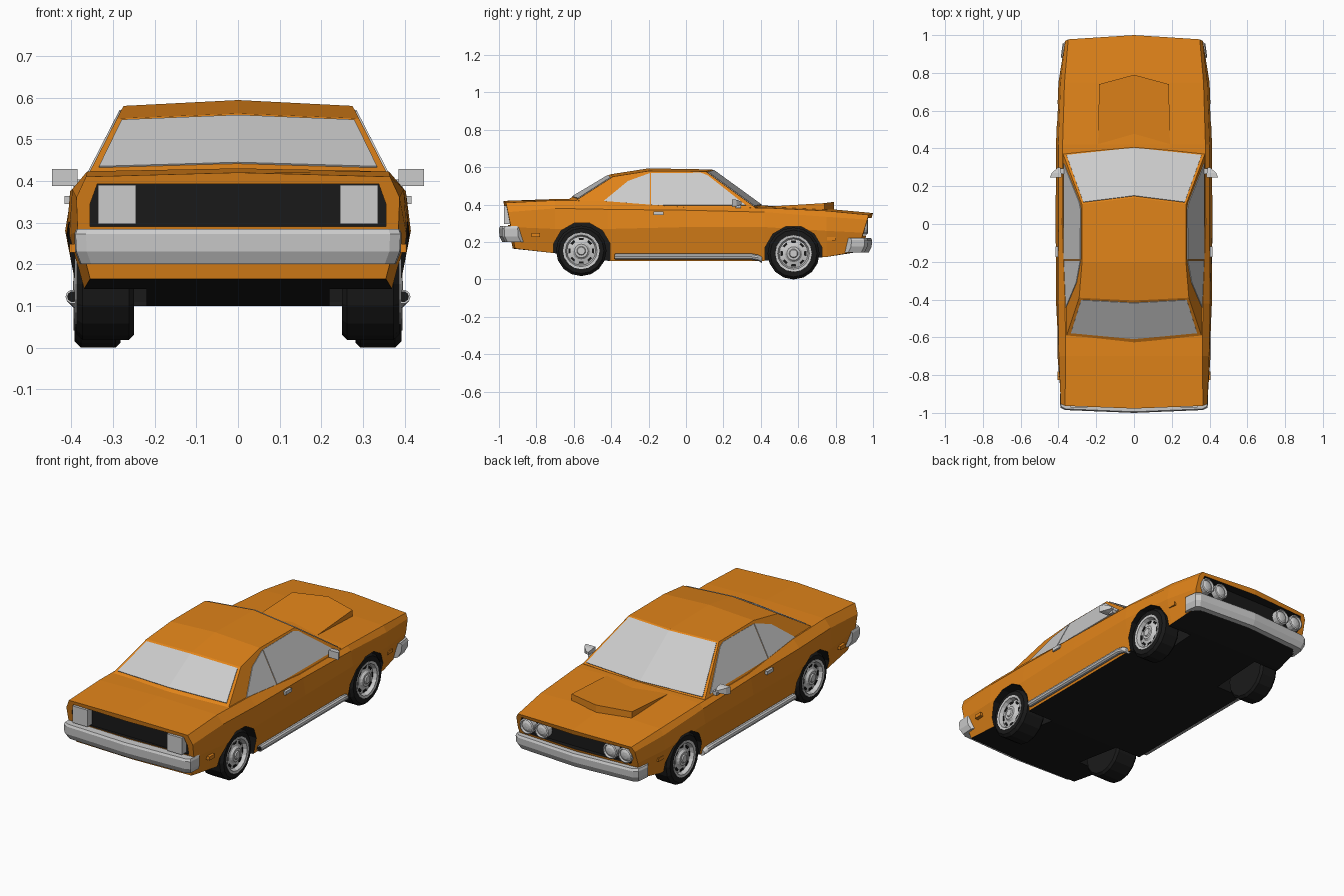
import bpy, bmesh
from math import sin, cos, pi
from mathutils import Vector

if "Cube" in bpy.data.objects:
    bpy.data.objects.remove(bpy.data.objects["Cube"])


def material(name, rgb):
    m = bpy.data.materials.new(name)
    m.diffuse_color = (*rgb, 1)
    m.use_nodes = True
    m.node_tree.nodes["Principled BSDF"].inputs["Base Color"].default_value = m.diffuse_color
    return m


ORANGE = material("orange_paint", (0.75, 0.23, 0.01))
BLACK = material("black", (0.01, 0.01, 0.01))


def make(name, verts, faces, mats=(), mirror=False, index=None):
    bm = bmesh.new()
    vs = [bm.verts.new(v) for v in verts]
    for f in faces:
        bm.faces.new([vs[i] for i in f])
    bmesh.ops.remove_doubles(bm, verts=bm.verts, dist=1e-5)
    bmesh.ops.recalc_face_normals(bm, faces=bm.faces)
    if index:
        for f in bm.faces:
            f.material_index = index(f)
    me = bpy.data.meshes.new(name)
    bm.to_mesh(me)
    bm.free()
    for m in mats:
        me.materials.append(m)
    ob = bpy.data.objects.new(name, me)
    bpy.context.collection.objects.link(ob)
    if mirror:
        ob.modifiers.new("mirror", 'MIRROR')
    return ob


def loft(name, rings, split=False, **kw):
    n = len(rings[0])
    verts = [p for r in rings for p in r]
    faces = [(i * n + j, i * n + (j + 1) % n, (i + 1) * n + (j + 1) % n, (i + 1) * n + j)
             for i in range(len(rings) - 1) for j in range(n)]
    for o in (0, (len(rings) - 1) * n):
        if split:  # crowned ends get a crease down the middle
            faces += [[o + j for j in range(n // 2 + 1)], [o + j % n for j in range(n // 2, n + 1)]]
        else:
            faces.append([o + j for j in range(n)])
    return make(name, verts, faces, **kw)


def place(axis, a, u, v):
    return (a, u, v) if axis == 'x' else (u, a, v)


def prism(name, poly, axis, a, b, **kw):
    return loft(name, [[place(axis, t, u, v) for u, v in poly] for t in (a, b)], **kw)


def box(name, x, y, z, **kw):
    return prism(name, [(y[0], z[0]), (y[1], z[0]), (y[1], z[1]), (y[0], z[1])], 'x', *x, **kw)


def circle(cu, cv, r, n, turn=0.0):
    return [(cu + r * cos(2 * pi * (k + turn) / n), cv + r * sin(2 * pi * (k + turn) / n)) for k in range(n)]


def lathe(name, profile, axis, cu, cv, n, **kw):
    rings = [[place(axis, a, u, v) for u, v in circle(cu, cv, max(r, 0.0005), n)] for a, r in profile]
    return loft(name, rings, **kw)


def symmetric(right):
    # right half runs from top centre to bottom centre
    return right + [(-x, y, z) for x, y, z in right[-2:0:-1]]


# Body shell: y, slant, crown, centre height, then deck edge, belt, widest and sill points
sections = [
    (-0.965, 0.2, -0.012, 0.42, [(.365, .41), (.388, .36), (.385, .28), (.355, .165)]),
    (-0.70, 0, 0, 0.43, [(.362, .423), (.398, .38), (.405, .27), (.37, .14)]),
    (-0.42, 0, 0, 0.43, [(.365, .418), (.403, .375), (.412, .27), (.38, .10)]),
    (0.0, 0, 0, 0.39, [(.38, .385), (.40, .37), (.415, .28), (.38, .10)]),
    (0.42, 0, 0, 0.395, [(.378, .383), (.40, .36), (.413, .28), (.38, .10)]),
    (0.75, 0, 0, 0.378, [(.368, .367), (.388, .335), (.40, .26), (.37, .12)]),
    (0.98, -0.3, 0.02, 0.355, [(.348, .345), (.364, .32), (.368, .25), (.35, .15)])]
rings = []
for y, slant, crown, zc, pts in sections:
    half = [(0, zc)] + pts + [(0, pts[-1][1])]
    rings.append(symmetric([(x, y + slant * (zc - z) + crown * (1 - x / .36), z) for x, z in half]))
body = loft("body", rings, split=True, mats=(ORANGE, BLACK), index=lambda f: int(f.normal.z < -0.5))

# Wheel arches, grille and tail panel are cut out of the shell
cut = dict(mats=(ORANGE, BLACK), index=lambda f: 1)
cutters = [
    prism("rear_arch_cutter", circle(-.557, .15, .157, 12, .5), 'x', .22, .6, mirror=True, **cut),
    prism("front_arch_cutter", circle(.575, .132, .157, 12, .5), 'x', .22, .6, mirror=True, **cut),
    prism("grille_cutter", [(-.325, .235), (.325, .235), (.343, .28), (.33, .328), (-.33, .328), (-.343, .28)],
          'y', .935, 1.2, **cut),
    prism("tail_cutter", [(-.355, .29), (.355, .29), (.355, .345), (.338, .392), (-.338, .392), (-.355, .345)],
          'y', -1.2, -.932, **cut)]
bpy.context.view_layer.objects.active = body
for c in cutters:
    mod = body.modifiers.new("cut", 'BOOLEAN')
    mod.operation, mod.solver, mod.object = 'DIFFERENCE', 'EXACT', c
    bpy.ops.object.modifier_apply(modifier=mod.name)
    bpy.data.objects.remove(c)


# Cabin: edge y, edge z, centre y, centre z
def side_x(z):
    return 0.375 - (z - 0.385) * 0.513


rows = [(.37, .385, .41, .392), (.105, .578, .14, .588), (-.2, .58, -.2, .594),
        (-.39, .55, -.405, .562), (-.595, .418, -.63, .428)]
loft("cabin", [symmetric([(0, cy, cz), (side_x(ez), ey, ez), (side_x(.36), ey, .36), (0, cy, .36)])
               for ey, ez, cy, cz in rows], split=True, mats=(ORANGE,))


def plate(name, verts, faces, mirror=False):
    ob = make(name, verts, faces, mirror=mirror)
    s = ob.modifiers.new("thickness", 'SOLIDIFY')
    s.thickness, s.offset = 0.008, 0


# Front and rear glass, inset on the sloping cabin faces
def screen(name, low, high, v0, v1, margin):
    edge = [Vector((side_x(r[1]), r[0], r[1])) for r in (low, high)]
    mid = [Vector((0, r[2], r[3])) for r in (low, high)]
    pts = []
    for v in (v0, v1):
        e, m = edge[0].lerp(edge[1], v), mid[0].lerp(mid[1], v)
        e = e.lerp(m, margin)
        pts += [e, m, Vector((-e.x, e.y, e.z))]
    plate(name, pts, [(0, 1, 4, 3), (1, 2, 5, 4)])


screen("windshield", rows[0], rows[1], .03, .97, .04)
screen("rear_window", rows[4], rows[3], .1, .95, .05)

# Side glass
for name, poly in (("quarter_window", [(-.45, .41), (-.31, .525), (-.193, .567), (-.193, .397)]),
                   ("door_window", [(-.187, .397), (-.187, .567), (.08, .569), (.115, .556), (.32, .395)])):
    plate(name, [(side_x(z), y, z) for y, z in poly], [range(len(poly))], mirror=True)

# Hood scoop with a black mouth
top = [(.19, .41, .388), (.185, .74, .408), (0, .79, .415), (-.185, .74, .408), (-.19, .41, .388)]
base = [(x, y, .35) for x, y, z in top]
loft("hood_scoop", [top, base], mats=(ORANGE,))
mouth = [(.17, .743), (0, .789), (-.17, .743)]
loft("scoop_mouth", [[(x, y + d, z) for x, y in mouth for d in (0, )] + [(x, y - .02, z) for x, y in mouth[::-1]]
                     for z in (.378, .403)], mats=(BLACK,))


# Bumpers: half plan path (x, y) swept with a bevelled section
def bumper(name, path, z0, z1, sign):
    full = path + [(-x, y) for x, y in path[-2::-1]]
    rings = []
    for x, y in full:
        def at(t, z):
            return (x * (1 - .1 * t), y - sign * .05 * t, z)
        rings.append([at(1, z1), at(.12, z1), at(0, z1 - .012), at(.05, z0 + .03), at(.35, z0), at(1, z0)])
    loft(name, rings)


bumper("rear_bumper", [(.393, -.90), (.39, -.972), (.365, -.985), (0, -1.0)], .20, .285, -1)
bumper("front_bumper", [(.387, .885), (.378, .955), (.355, .972), (0, .995)], .145, .222, 1)

# Lights
for x in (.21, .302):
    lathe("headlight", [(.92, .043), (.968, .043), (.972, .036), (.96, .033), (.968, .018), (.97, 0)],
          'y', x, .283, 16, mirror=True)
box("tail_light", (.245, .336), (-.972, -.92), (.297, .39), mirror=True)
box("rear_side_marker", (.37, .404), (-.825, -.78), (.228, .248), mirror=True, mats=(ORANGE,))
box("front_side_marker", (.36, .392), (.755, .80), (.208, .226), mirror=True, mats=(ORANGE,))

# Door handles
box("door_handle", (.39, .416), (-.175, -.12), (.345, .364), mirror=True)

# Door mirrors: tapering shell on a short stalk
loft("door_mirror", [[(x, y, z) for x, z in ((x0, z0), (x1, z0), (x1, z1), (x0, z1))]
                     for y, x0, x1, z0, z1 in ((.245, .385, .446, .388, .428), (.27, .385, .435, .39, .426),
                                               (.298, .39, .405, .402, .416))], mirror=True)
box("mirror_stalk", (.365, .395), (.265, .295), (.383, .403), mirror=True)

# Side exhaust pipes with dark outlets
loft("side_pipe", [[(x + dx, y, z + dz) for dx, dz in circle(0, 0, .017, 10)]
                   for y, x, z in ((-.38, .397, .122), (.35, .397, .122), (.385, .392, .116), (.405, .38, .105))],
     mirror=True)
lathe("pipe_outlet", [(-.382, .013), (-.37, .013)], 'y', .397, .122, 10, mirror=True, mats=(BLACK,))

# Wheels
for name, cy, cz, r, xi, xo in (("rear", -.56, .153, .135, .25, .388), ("front", .575, .139, .139, .282, .392)):
    lathe(name + "_tyre", [(xi, 0), (xi, r - .012), (xi + .012, r), (xo - .015, r), (xo, r - .014),
                           (xo, .095), (xo - .03, .09), (xo - .03, 0)], 'x', cy, cz, 16, mirror=True, mats=(BLACK,))
    lathe(name + "_rim", [(xo - .03, .1), (xo + .003, .098), (xo + .001, .085), (xo - .02, .077), (xo - .012, .046),
                          (xo - .002, .036), (xo - .002, .024), (xo + .004, .02), (xo + .004, 0)],
          'x', cy, cz, 16, mirror=True)
    for k in range(8):
        a = 2 * pi * k / 8
        slot = [(cy + q * cos(a + d), cz + q * sin(a + d)) for q, d in ((.058, -.2), (.07, -.2), (.07, .2), (.058, .2))]
        prism(name + "_rim_slot", slot, 'x', xo - .022, xo - .013, mirror=True, mats=(BLACK,))
